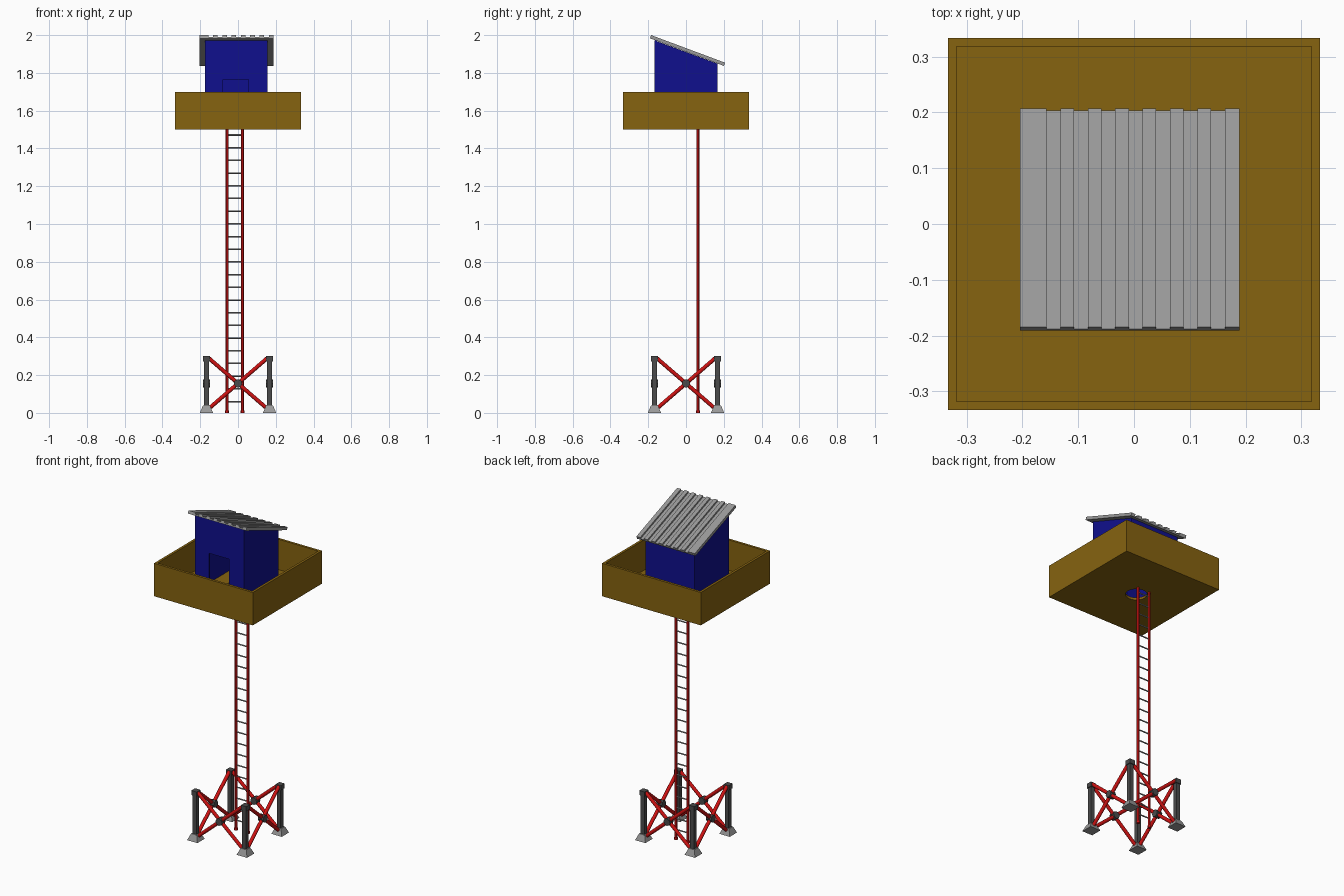
import bpy, bmesh, math
from mathutils import Vector

cube = bpy.data.objects.get("Cube")
if cube:
    bpy.data.objects.remove(cube, do_unlink=True)


def material(name, rgb):
    m = bpy.data.materials.new(name)
    m.use_nodes = True
    m.diffuse_color = (*rgb, 1)
    bsdf = next(n for n in m.node_tree.nodes if n.type == "BSDF_PRINCIPLED")
    bsdf.inputs["Base Color"].default_value = (*rgb, 1)
    return m


BROWN = material("brown_wood", (0.24, 0.125, 0.005))
BLUE = material("blue_paint", (0.005, 0.005, 0.27))
RED = material("red_paint", (0.62, 0.006, 0.006))
GREY = material("light_grey_metal", (0.32, 0.32, 0.32))
DARK = material("dark_grey_steel", (0.07, 0.07, 0.07))


def finish(bm, name, mat, smooth=False):
    bmesh.ops.recalc_face_normals(bm, faces=bm.faces)
    me = bpy.data.meshes.new(name)
    bm.to_mesh(me)
    bm.free()
    me.materials.append(mat)
    ob = bpy.data.objects.new(name, me)
    bpy.context.collection.objects.link(ob)
    if smooth:
        bpy.ops.object.select_all(action="DESELECT")
        ob.select_set(True)
        bpy.context.view_layer.objects.active = ob
        bpy.ops.object.shade_smooth_by_angle()
    return ob


def prism(name, profile, mat, depth):
    """Extrude a closed loop of 3D points along a depth vector."""
    bm = bmesh.new()
    face = bm.faces.new([bm.verts.new(p) for p in profile])
    ext = bmesh.ops.extrude_face_region(bm, geom=[face])["geom"]
    bmesh.ops.translate(bm, vec=depth, verts=[v for v in ext if isinstance(v, bmesh.types.BMVert)])
    return finish(bm, name, mat)


def ring_plate(name, inner, outer, z0, z1, mat):
    """Flat plate between two matching loops of 2D points."""
    bm = bmesh.new()
    loops = [[bm.verts.new((x, y, z)) for x, y in pts]
             for pts, z in ((inner, z0), (outer, z0), (outer, z1), (inner, z1))]
    n = len(inner)
    for k in range(4):
        a, b = loops[k], loops[(k + 1) % 4]
        for i in range(n):
            j = (i + 1) % n
            bm.faces.new((a[i], a[j], b[j], b[i]))
    return finish(bm, name, mat)


def rod(name, a, b, r, mat, sides=12, r2=None, smooth=True):
    """Straight round or faceted bar between two points."""
    a, b = Vector(a), Vector(b)
    bm = bmesh.new()
    bmesh.ops.create_cone(bm, cap_ends=True, segments=sides, radius1=r,
                          radius2=r if r2 is None else r2, depth=(b - a).length)
    if sides == 4:  # square bars line up with the axes
        for v in bm.verts:
            x, y, z = v.co
            s = math.sqrt(0.5)
            v.co = ((x - y) * s, (x + y) * s, z)
    ob = finish(bm, name, mat, smooth)
    ob.location = (a + b) / 2
    ob.rotation_euler = (b - a).to_track_quat("Z", "Y").to_euler()
    return ob


def square_bar(name, x, y, z0, z1, half, mat, half_top=None):
    k = math.sqrt(2)
    return rod(name, (x, y, z0), (x, y, z1), half * k, mat, 4,
               (half_top or half) * k, smooth=False)


# Base frame: posts, feet and crossed braces
P = 0.167
for x in (-P, P):
    for y in (-P, P):
        tag = ("front" if y < 0 else "back") + ("_left" if x > 0 else "_right")
        square_bar(tag + "_foot", x, y, 0, 0.038, 0.035, GREY, 0.019)
        square_bar(tag + "_post", x, y, 0.03, 0.285, 0.013, DARK)
        square_bar(tag + "_post_cap", x, y, 0.272, 0.3, 0.018, DARK)

for side, along, out in (("front", (1, 0), (0, -P)), ("back", (1, 0), (0, P)),
                         ("left", (0, 1), (P, 0)), ("right", (0, 1), (-P, 0))):
    def at(t, z, push=0):
        k = 1 + push / P
        return (along[0] * t + out[0] * k, along[1] * t + out[1] * k, z)
    for s in (-1, 1):
        rod(side + "_brace", at(-s * 0.155, 0.022), at(s * 0.155, 0.29), 0.0105, RED)
    rod(side + "_brace_joint", at(0, 0.156, -0.018), at(0, 0.156, 0.018), 0.022, DARK, 8, smooth=False)

# Ladder
LY, RAILS = 0.063, (-0.057, 0.023)
for x in RAILS:
    rod("ladder_rail", (x, LY, 0), (x, LY, 1.505), 0.008, RED)
    rod("ladder_rail_foot", (x, LY, 0), (x, LY, 0.012), 0.0105, RED)
for i in range(22):
    z = 0.06 + i * 0.0672
    rod("ladder_rung", (RAILS[0], LY, z), (RAILS[1], LY, z), 0.004, GREY, 8)

# Open tray platform with a round hatch in its floor
H = 0.333
angles = [math.tau * i / 32 for i in range(32)]
hatch = [(-0.017 + 0.06 * math.cos(a), 0.06 * math.sin(a)) for a in angles]
edge = []
for a in angles:
    c, s = math.cos(a), math.sin(a)
    k = (H - 0.001) / max(abs(c), abs(s))
    edge.append((c * k, s * k))
ring_plate("platform_floor", hatch, edge, 1.5, 1.515, BROWN)


def square(h):
    return [(-h, -h), (h, -h), (h, h), (-h, h)]


ring_plate("platform_walls", square(H - 0.015), square(H), 1.5, 1.7, BROWN)

# Hut: sloped side walls, low back wall, front wall with a doorway
X0, X1, Y, Z0, ZF, ZB, T = -0.175, 0.156, 0.166, 1.512, 1.972, 1.849, 0.01
D0, D1, DZ = -0.08, 0.055, 1.765
for name, x in (("hut_right_wall", X0), ("hut_left_wall", X1 - T)):
    prism(name, [(x, -Y, Z0), (x, Y, Z0), (x, Y, ZB), (x, -Y, ZF)], BLUE, (T, 0, 0))
prism("hut_back_wall", [(X0, Y, Z0), (X1, Y, Z0), (X1, Y, ZB), (X0, Y, ZB)], BLUE, (0, -T, 0))
front = [(X0, Z0), (D0, Z0), (D0, DZ), (D1, DZ), (D1, Z0), (X1, Z0), (X1, ZF), (X0, ZF)]
prism("hut_front_wall", [(x, -Y, z) for x, z in front], BLUE, (0, T, 0))

# Ribbed sheet roof, sloping down to the back
R0, R1, THICK, GROOVE, L = -0.204, 0.189, 0.018, 0.010, 0.418
profile = [(R0, -THICK), (R0, 0)]
for i in range(7):
    g = -0.157 + i * 0.0492
    profile += [(g, 0), (g, -GROOVE), (g + 0.025, -GROOVE), (g + 0.025, 0)]
profile += [(R1, 0), (R1, -THICK)]
roof = prism("roof", [(x, -L / 2, z) for x, z in profile], GREY, (0, L, 0))
roof.location = (0, 0.011, 1.927)
roof.rotation_euler = (-math.atan2(0.146, 0.392), 0, 0)
